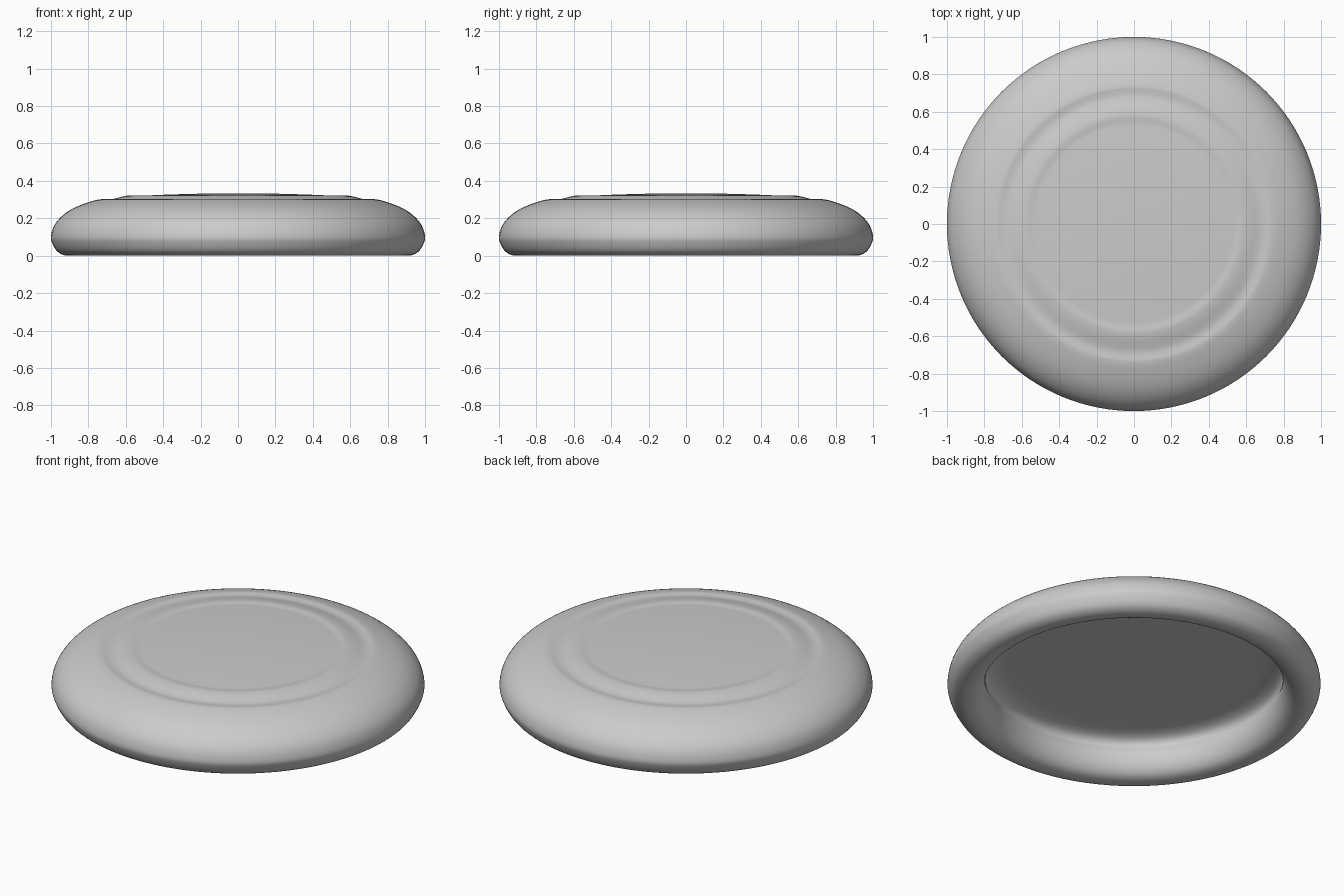
import bpy, bmesh, math
from mathutils import Vector

if "Cube" in bpy.data.objects:
    bpy.data.objects.remove(bpy.data.objects["Cube"])

# Cross-section (radius, z): underside centre -> inner wall -> lip -> outer wall -> top centre
PROFILE = [
    (0, 0.24), (0.35, 0.24), (0.64, 0.238), (0.73, 0.232), (0.785, 0.212),
    (0.806, 0.18), (0.799, 0.14), (0.80, 0.10), (0.818, 0.052), (0.85, 0.018),
    (0.895, 0.004), (0.935, 0.008), (0.97, 0.03), (0.993, 0.07), (1.0, 0.105),
    (0.985, 0.16), (0.95, 0.207), (0.90, 0.246), (0.84, 0.275), (0.77, 0.298),
    (0.735, 0.305), (0.715, 0.304), (0.69, 0.303), (0.665, 0.307),
    (0.62, 0.319), (0.585, 0.325), (0.565, 0.325), (0.54, 0.323), (0.51, 0.324),
    (0.40, 0.329), (0.2, 0.335), (0, 0.336),
]


def smooth_curve(pts, steps=4):
    """Catmull-Rom interpolation through the profile points."""
    p = [Vector(q) for q in pts]
    p = [p[0]] + p + [p[-1]]
    out = []
    for a, b, c, d in zip(p, p[1:], p[2:], p[3:]):
        for k in range(steps):
            t = k / steps
            out.append(0.5 * (2 * b + (c - a) * t + (2 * a - 5 * b + 4 * c - d) * t * t
                              + (3 * b - a - 3 * c + d) * t ** 3))
    out.append(p[-1])
    return out


def lathe(name, pts, segments=128):
    """Revolve a profile about the z axis into a closed smooth solid."""
    bm = bmesh.new()
    low = min(q.y for q in pts)
    verts = [bm.verts.new((max(q.x, 0), 0, q.y - low)) for q in pts]
    edges = [bm.edges.new(pair) for pair in zip(verts, verts[1:])]
    bmesh.ops.spin(bm, geom=verts + edges, cent=(0, 0, 0), axis=(0, 0, 1),
                   angle=2 * math.pi, steps=segments)
    bmesh.ops.remove_doubles(bm, verts=bm.verts, dist=1e-5)
    bmesh.ops.recalc_face_normals(bm, faces=bm.faces)
    mesh = bpy.data.meshes.new(name)
    bm.to_mesh(mesh)
    bm.free()
    mesh.shade_smooth()
    obj = bpy.data.objects.new(name, mesh)
    bpy.context.collection.objects.link(obj)
    return obj


# Flying disc with rolled rim, hollow underside and two shallow rings on top
lathe("flying_disc", smooth_curve(PROFILE))
